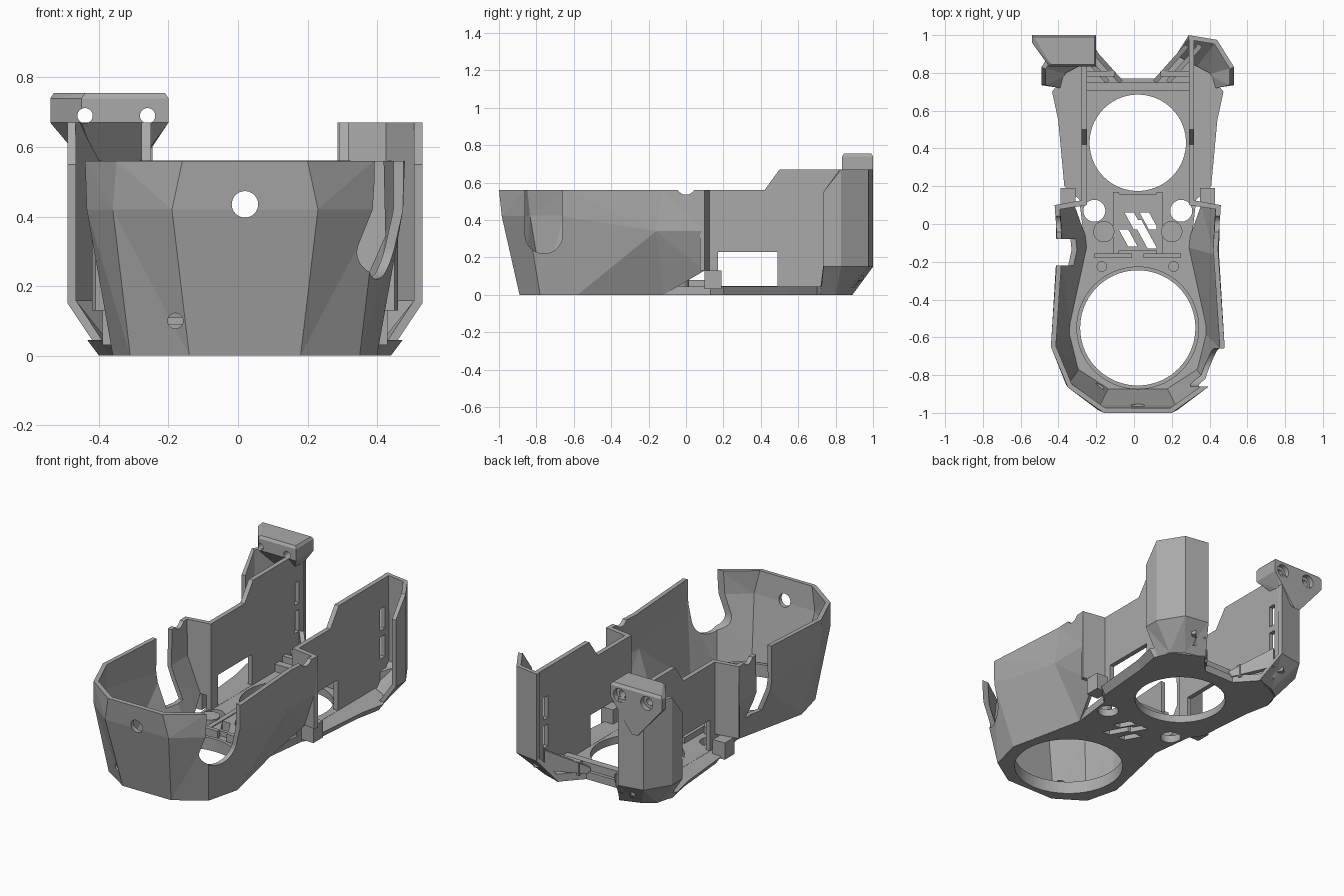
import bpy, bmesh, math
from mathutils import Vector

if "Cube" in bpy.data.objects:
    bpy.data.objects.remove(bpy.data.objects["Cube"], do_unlink=True)

MID = 0.02  # the body's symmetry plane
grey = bpy.data.materials.new("plain grey")
grey.use_nodes = True
grey.diffuse_color = (0.4, 0.4, 0.4, 1)
grey.node_tree.nodes["Principled BSDF"].inputs["Base Color"].default_value = (0.4, 0.4, 0.4, 1)


def finish(name, bm):
    mesh = bpy.data.meshes.new(name)
    bm.to_mesh(mesh)
    bm.free()
    mesh.materials.append(grey)
    ob = bpy.data.objects.new(name, mesh)
    ob.location.x = MID
    bpy.context.collection.objects.link(ob)
    return ob


def apply(ob, kind, **settings):
    mod = ob.modifiers.new(kind, kind)
    for key, value in settings.items():
        setattr(mod, key, value)
    bpy.context.view_layer.update()
    with bpy.context.temp_override(object=ob, active_object=ob, selected_objects=[ob]):
        bpy.ops.object.modifier_apply(modifier=mod.name)


def mirror(ob):
    apply(ob, 'MIRROR', use_mirror_merge=False)


def cut(ob, *cutters):
    for c in cutters:
        apply(ob, 'BOOLEAN', operation='DIFFERENCE', object=c, solver='EXACT')
        bpy.data.objects.remove(c, do_unlink=True)


def prism(name, points, direction):
    """Solid made by pushing a flat polygon along a direction."""
    bm = bmesh.new()
    face = bm.faces.new([bm.verts.new(p) for p in points])
    new = bmesh.ops.extrude_face_region(bm, geom=[face])["geom"]
    moved = [v for v in new if isinstance(v, bmesh.types.BMVert)]
    bmesh.ops.translate(bm, verts=moved, vec=direction)
    bmesh.ops.recalc_face_normals(bm, faces=bm.faces)
    return finish(name, bm)


def box(name, x0, x1, y0, y1, z0, z1):
    return prism(name, [(x0, y0, z0), (x1, y0, z0), (x1, y1, z0), (x0, y1, z0)], (0, 0, z1 - z0))


def rod(name, center, r, depth, axis='Z', sides=48):
    """Cylinder centred on a point along one axis."""
    turn = {'X': (0, 1, 0), 'Y': (-1, 0, 0), 'Z': (0, 0, 1)}[axis]
    cx = Vector(center)
    pts = []
    for i in range(sides):
        a = 2 * math.pi * i / sides
        u, v = r * math.cos(a), r * math.sin(a)
        pts.append(cx + Vector({'X': (-depth / 2, u, v), 'Y': (u, -depth / 2, v),
                                'Z': (u, v, -depth / 2)}[axis]))
    push = {'X': (depth, 0, 0), 'Y': (0, depth, 0), 'Z': (0, 0, depth)}[axis]
    return prism(name, pts, push)


def shell(name, rings, thickness):
    """Thin wall lofted through matching open rings."""
    bm = bmesh.new()
    rows = [[bm.verts.new(p) for p in ring] for ring in rings]
    for low, high in zip(rows, rows[1:]):
        for i in range(len(low) - 1):
            bm.faces.new((low[i], low[i + 1], high[i + 1], high[i]))
    bmesh.ops.triangulate(bm, faces=bm.faces)
    ob = finish(name, bm)
    apply(ob, 'SOLIDIFY', thickness=thickness, offset=-1, use_even_offset=True)
    return ob


def both_sides(half):
    return [(-x, y, z) for x, y, z in reversed(half)] + half


# Faceted front bowl
low = [(.16, -.89, 0), (.33, -.78, 0), (.38, -.58, 0), (.28, -.12, 0), (.36, .1, .13)]
middle = [(.21, -.985, .42), (.38, -.85, .42), (.455, -.66, .42), (.43, -.16, .34), (.435, .1, .34)]
top = [(.18, -1, .56), (.37, -.865, .56), (.46, -.65, .56), (.425, -.13, .56), (.44, .1, .56)]
bowl = shell("front_bowl", [both_sides(r) for r in (low, middle, top)], .026)
cut(bowl,
    box("notch_cutter", .2, .7, -.86, -.66, .32, .8),
    rod("notch_round_cutter", (.45, -.76, .32), .1, .5, 'X'),
    box("side_gap_cutter", -.7, -.2, -.22, -.08, .16, .8),
    rod("front_hole_cutter", (0, -.95, .435), .038, .3, 'Y'),
    rod("small_hole_cutter", (-.2, -.9, .1), .022, .3, 'Y'),
    rod("rim_dip_cutter", (0, 0, .585), .05, 2, 'X'))

# Floor plate, flared along the rear half
outline = [(.16, -.89), (.33, -.78), (.375, -.58), (.28, -.12), (.31, .13), (.36, .2),
           (.39, .55), (.42, .7), (.38, .8), (.21, .89), (.1, .77)]
ring = both_sides([(x, y, 0) for x, y in outline])
floor = prism("floor_plate", ring, (0, 0, .045))
for v in floor.data.vertices:
    if v.co.z > .02 and .15 < v.co.y < .75:
        v.co.x *= 1.08
cut(floor,
    rod("front_opening_cutter", (0, -.55, 0), .305, .3, sides=72),
    rod("rear_opening_cutter", (0, .43, 0), .255, .3, sides=72),
    rod("right_port_cutter", (-.23, .07, 0), .058, .3),
    rod("left_port_cutter", (.23, .07, 0), .058, .3))

# Raised centre block with slanted slots
block = box("center_block", -.11, .11, -.14, .16, .03, .075)


def slot(x, y, length):
    return prism("slot_cutter", [(x, y, -.1), (x + .05, y, -.1),
                                 (x + .05 + length * .55, y - length, -.1),
                                 (x + length * .55, y - length, -.1)], (0, 0, .3))


for x, y, length in [(-.07, .06, .09), (.01, .06, .09), (-.1, -.03, .09), (-.03, .02, .15)]:
    for part in (floor, block):
        cut(part, slot(x, y, length))

# Bosses, rails and lips on the floor
for name, x, y, r, h in [("boss", .18, -.04, .056, .09), ("stud", .19, -.225, .028, .07)]:
    mirror(rod(name, (x, y, h / 2 + .01), r, h - .02))
mirror(box("rail_front", .03, .23, -.18, -.155, .03, .09))
mirror(box("rail_side", .1, .13, -.16, .17, .03, .08))
box("rail_rear", -.27, .27, .705, .75, .03, .09)
lip = rod("front_opening_lip", (0, -.55, .05), .325, .05, sides=72)
cut(lip, rod("lip_cutter", (0, -.55, 0), .305, .4, sides=72))

# Upright side panels with window and slots
profile = [(.1, .04), (.9, .04), (.975, .14), (.975, .67), (.5, .67), (.42, .56), (.1, .56)]
panel = prism("side_panel", [(.27, y, z) for y, z in profile], (.028, 0, 0))
cut(panel, box("window_cutter", .1, .5, .17, .49, .046, .23),
    *[box("slot_cutter", .1, .35, .89, .935, z, z + .13) for z in (.2, .37)])
mirror(panel)

# Diagonal panels joining the bowl to the side panels
mirror(prism("joining_panel", [(.27, .1, .13), (.43, .075, .13), (.44, .1, .13), (.27, .13, .13)],
             (0, 0, .43)))
mirror(box("corner_tab", .33, .41, .1, .19, .03, .13))

# Rear corner shells, tapering under to the floor
plan = [(.51, .735), (.51, .83), (.42, .975), (.27, 1)]
foot = [(.41, .72, 0), (.39, .8, 0), (.32, .85, 0), (.2, .89, 0)]
rings = [foot, [(x, y, .15) for x, y in plan],
         [(x, y, .55 if i < 1 else .67) for i, (x, y) in enumerate(plan)]]
mirror(shell("rear_corner_shell", rings, .024))

# Sloped ribs running from the floor to the rear corners
for name, shift, z in [("outer_rib", 0, .2), ("inner_rib", .07, .14)]:
    x = .08 + shift
    mirror(prism(name, [(x, .76, .03), (x + .17, .95, .08), (x + .17, .95, z), (x, .76, .07)],
                 (.02, -.015, 0)))
mirror(box("rib_tie", .12, .27, .78, .81, .03, .11))

# Flared mounting head on the right rear corner
points = [(x, y, z) for z in (.67, .74) for x, y in
          [(-.56, 1), (-.22, 1), (-.22, .835), (-.47, .835), (-.56, .96)]]
points += [(x, y, .755) for x, y in [(-.55, .99), (-.23, .99), (-.23, .845), (-.46, .845)]]
points += [(-.48, .98, .58), (-.28, .98, .58), (-.36, 1, .48), (-.4, 1, .48)]
bm = bmesh.new()
for p in points:
    bm.verts.new(p)
hull = bmesh.ops.convex_hull(bm, input=bm.verts)
bmesh.ops.delete(bm, geom=[v for v in bm.verts if not v.link_faces], context='VERTS')
bmesh.ops.recalc_face_normals(bm, faces=bm.faces)
head = finish("mounting_head", bm)
for x in (-.28, -.46):
    cut(head, rod("screw_cutter", (x, .9, .69), .022, .5, 'Y'),
        rod("recess_cutter", (x, 1, .69), .04, .06, 'Y'))
